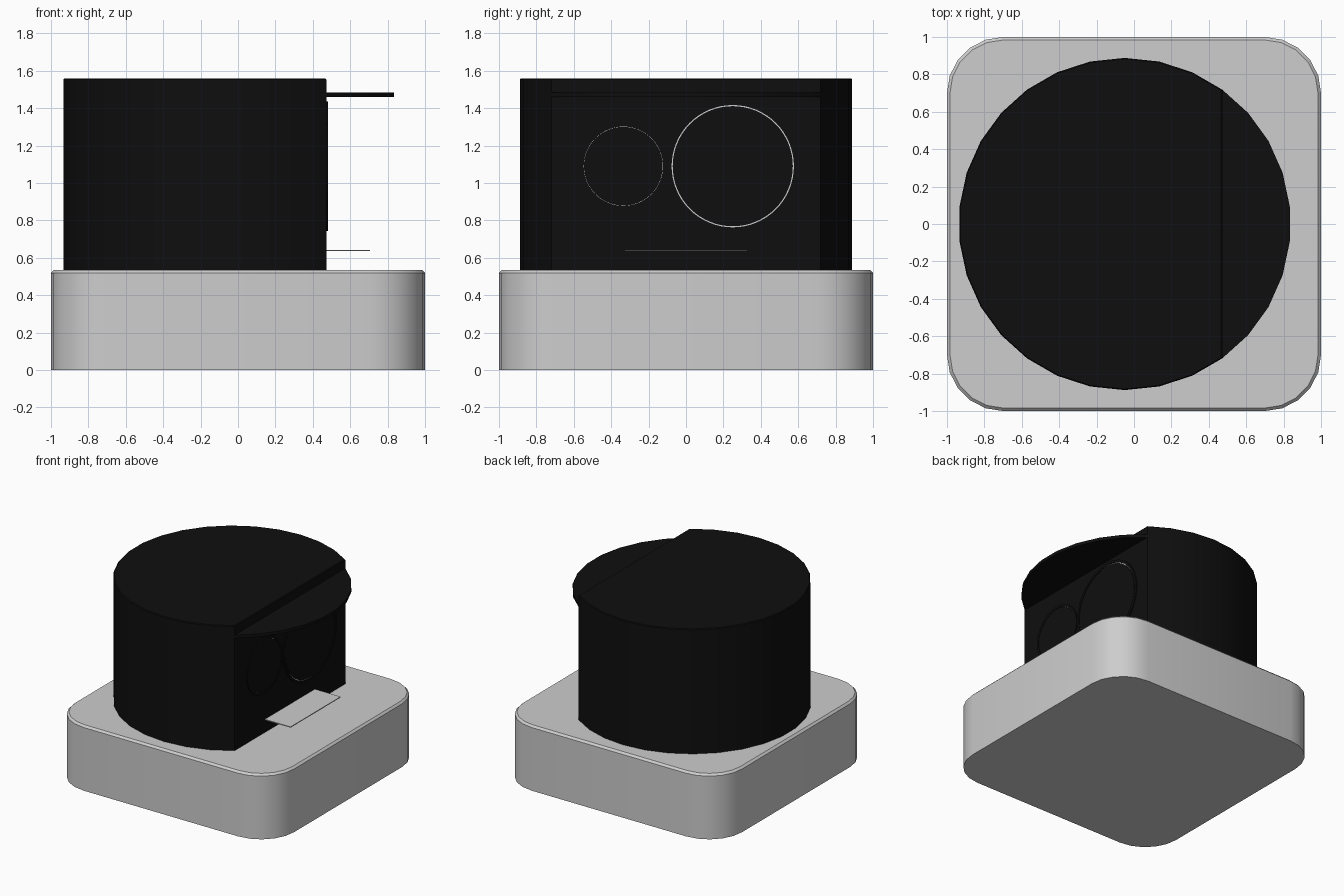
import bpy
import bmesh
from math import sin, cos, pi, radians
from mathutils import Matrix, Vector

cube = bpy.data.objects.get("Cube")
if cube:
    bpy.data.objects.remove(cube, do_unlink=True)


def material(name, value):
    m = bpy.data.materials.new(name)
    m.use_nodes = True
    colour = (value, value, value, 1)
    m.diffuse_color = colour
    m.node_tree.nodes["Principled BSDF"].inputs["Base Color"].default_value = colour
    return m


LIGHT = material("light grey", 0.61)
BLACK = material("black", 0.0045)


def finish(name, bm, mat):
    bmesh.ops.recalc_face_normals(bm, faces=bm.faces)
    mesh = bpy.data.meshes.new(name)
    bm.to_mesh(mesh)
    bm.free()
    mesh.materials.append(mat)
    obj = bpy.data.objects.new(name, mesh)
    bpy.context.collection.objects.link(obj)
    bpy.ops.object.select_all(action="DESELECT")
    obj.select_set(True)
    bpy.context.view_layer.objects.active = obj
    bpy.ops.object.shade_smooth_by_angle(angle=radians(30))
    return obj


def prism(name, outline, z0, z1, mat, chamfer=0):
    """Extrude a flat outline upwards and chamfer its top rim."""
    bm = bmesh.new()
    base = bm.faces.new([bm.verts.new((x, y, z0)) for x, y in outline])
    top = bmesh.ops.extrude_face_region(bm, geom=[base], use_keep_orig=True)["geom"]
    verts = [v for v in top if isinstance(v, bmesh.types.BMVert)]
    bmesh.ops.translate(bm, verts=verts, vec=(0, 0, z1 - z0))
    bmesh.ops.recalc_face_normals(bm, faces=bm.faces)
    if chamfer:
        rim = [e for e in bm.edges if all(v.co.z > z1 - 1e-5 for v in e.verts)]
        bmesh.ops.bevel(bm, geom=rim, offset=chamfer, segments=1, affect="EDGES")
    return finish(name, bm, mat)


def lathe(name, profile, y, z, mat):
    """Spin a (radius, x) profile around an axis pointing along x."""
    bm = bmesh.new()
    verts = [bm.verts.new((x, r, 0)) for r, x in profile]
    edges = [bm.edges.new(pair) for pair in zip(verts, verts[1:])]
    bmesh.ops.spin(bm, geom=verts + edges, cent=(0, 0, 0), axis=(1, 0, 0),
                   angle=2 * pi, steps=64, use_duplicate=False)
    bmesh.ops.remove_doubles(bm, verts=bm.verts, dist=1e-5)
    bmesh.ops.transform(bm, matrix=Matrix.Translation(Vector((0, y, z))), verts=bm.verts)
    return finish(name, bm, mat)


def arc(cx, cy, r, start, end, steps):
    angles = [radians(start + (end - start) * i / steps) for i in range(steps + 1)]
    return [(cx + r * cos(a), cy + r * sin(a)) for a in angles]


# Rounded square base
corner = 0.3
outline = []
for i, (sx, sy) in enumerate([(1, 1), (-1, 1), (-1, -1), (1, -1)]):
    outline += arc(sx * (1 - corner), sy * (1 - corner), corner, 90 * i, 90 * i + 90, 5)
prism("base", outline, 0, 0.535, LIGHT, 0.016)

# Drum with a flat face, and the visor that completes its circle
CX, R = -0.05, 0.888
FACE = CX + R * cos(radians(54))
prism("drum_body", arc(CX, 0, R, 54, 306, 21), 0.53, 1.56, BLACK, 0.006)
prism("visor", arc(CX, 0, R, -54, 54, 9), 1.46, 1.485, BLACK)

# Two round dials: collar, pale backing in the gap, and dark lens
for side, y, r, gap in [("large", 0.25, 0.327, 0.006), ("small", -0.335, 0.212, 0.0015)]:
    back, front = FACE - 0.01, FACE + 0.008
    lathe(side + "_collar", [(r, back), (r, front), (r + 0.02, front), (r + 0.02, back)],
          y, 1.09, BLACK)
    lathe(side + "_backing", [(r + 0.005, back), (r + 0.005, FACE + 0.001), (0, FACE + 0.001)],
          y, 1.09, LIGHT)
    lathe(side + "_lens", [(r - gap, back), (r - gap, FACE + 0.006), (0, FACE + 0.006)],
          y, 1.09, BLACK)

# Thin tray sticking out below the dials
prism("tray", [(FACE - 0.02, -0.325), (0.705, -0.325), (0.705, 0.325), (FACE - 0.02, 0.325)],
      0.636, 0.643, LIGHT)
